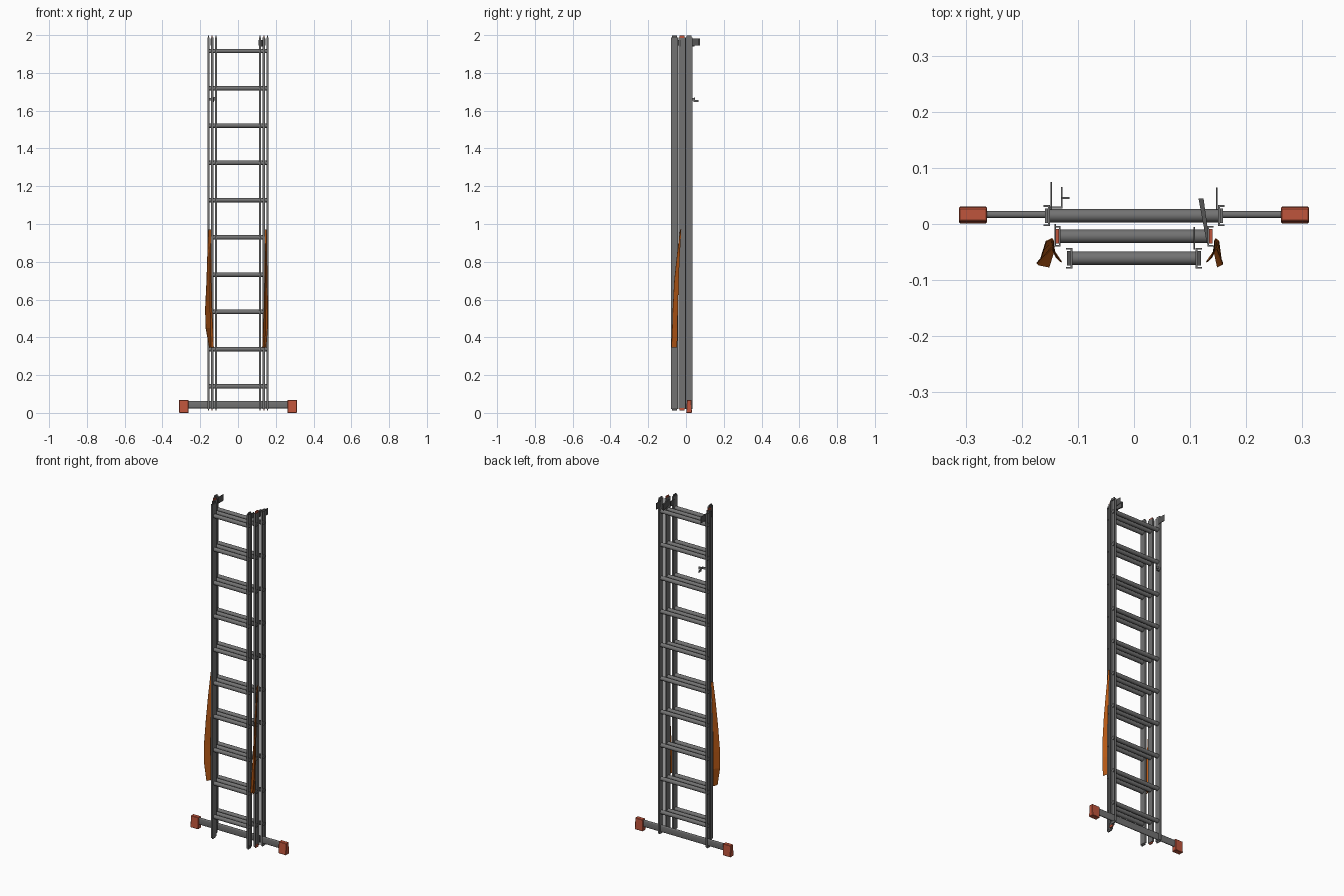
import bpy, bmesh, math
from mathutils import Matrix, Vector

if "Cube" in bpy.data.objects:
    bpy.data.objects.remove(bpy.data.objects["Cube"])


def material(name, rgb):
    m = bpy.data.materials.new(name)
    m.diffuse_color = (*rgb, 1)
    m.use_nodes = True
    m.node_tree.nodes["Principled BSDF"].inputs["Base Color"].default_value = m.diffuse_color
    return m


ALU = material("aluminium grey", (0.17, 0.17, 0.17))
DARK = material("dark grey", (0.09, 0.09, 0.09))
RED = material("red rubber", (0.52, 0.09, 0.045))
ORANGE = material("orange webbing", (0.50, 0.105, 0.008))


def finish(name, bm, mat, smooth=False):
    bmesh.ops.recalc_face_normals(bm, faces=bm.faces)
    me = bpy.data.meshes.new(name)
    bm.to_mesh(me)
    bm.free()
    me.materials.append(mat)
    ob = bpy.data.objects.new(name, me)
    bpy.context.collection.objects.link(ob)
    if smooth:
        bpy.context.view_layer.objects.active = ob
        ob.select_set(True)
        bpy.ops.object.shade_smooth_by_angle(angle=math.radians(40))
        ob.select_set(False)
    return ob


def add_box(bm, lo, hi):
    lo, hi = Vector(lo), Vector(hi)
    size = [abs(c) for c in hi - lo]
    mat = Matrix.Translation((lo + hi) / 2) @ Matrix.Diagonal((*size, 1))
    return bmesh.ops.create_cube(bm, size=1, matrix=mat)["verts"]


def box(name, lo, hi, mat):
    bm = bmesh.new()
    add_box(bm, lo, hi)
    return finish(name, bm, mat)


def add_tube(bm, x0, x1, y, z, r, sides=14):
    mat = Matrix.Translation(((x0 + x1) / 2, y, z)) @ Matrix.Rotation(math.pi / 2, 4, 'Y')
    bmesh.ops.create_cone(bm, cap_ends=True, segments=sides, radius1=r, radius2=r,
                          depth=abs(x1 - x0), matrix=mat)


def prism(name, profile, z0, z1, mat):
    bm = bmesh.new()
    f = bm.faces.new([bm.verts.new((x, y, z0)) for x, y in profile])
    # keep the start face so the prism is closed at both ends
    top = bm.faces.new([bm.verts.new((x, y, z1)) for x, y in profile])
    a, b = list(f.verts), list(top.verts)
    for i in range(len(a)):
        j = (i + 1) % len(a)
        bm.faces.new((a[i], a[j], b[j], b[i]))
    return finish(name, bm, mat)


RUNGS = [0.14 + 0.1973 * i for i in range(10)]
# section name, inner rail x, centre y, cap material
SECTIONS = [("back", 0.150, 0.015, ALU), ("middle", 0.131, -0.022, RED),
            ("front", 0.110, -0.061, DARK)]

for name, xr, y, cap in SECTIONS:
    # round rungs
    bm = bmesh.new()
    for z in RUNGS:
        add_tube(bm, -xr - 0.002, xr + 0.002, y, z, 0.012)
    finish(name + "_rungs", bm, ALU, True)

    for s, side in ((-1, "left"), (1, "right")):
        # channel rail, flanges turned outward
        h, t, d = 0.0185, 0.003, 0.011
        prof = [(0, -h), (d, -h), (d, -h + t), (t, -h + t),
                (t, h - t), (d, h - t), (d, h), (0, h)]
        prism(f"{name}_{side}_rail", [(s * (xr + a), y + b) for a, b in prof], 0.02, 1.988, ALU)
        # crimped rung ends
        bm = bmesh.new()
        for z in RUNGS:
            add_tube(bm, s * (xr + 0.002), s * (xr + 0.008), y, z, 0.011, 10)
        finish(f"{name}_{side}_rung_ends", bm, ALU)
        # end caps
        for z0, z1, end in ((0.012, 0.026, "bottom"), (1.984, 1.997, "top")):
            box(f"{name}_{side}_{end}_cap", (s * (xr + 0.003), y - 0.013, z0),
                (s * (xr + 0.009), y + 0.013, z1), cap)

# stabiliser bar
bm = bmesh.new()
add_box(bm, (-0.275, 0.011, 0.024), (0.275, 0.023, 0.064))
bmesh.ops.bevel(bm, geom=[e for e in bm.edges if abs(e.verts[0].co.x - e.verts[1].co.x) > 0.1],
                offset=0.005, segments=3, affect='EDGES', profile=0.5)
finish("stabiliser_bar", bm, ALU, True)

# rubber feet, slightly wider at the bottom
for s, side in ((-1, "left"), (1, "right")):
    bm = bmesh.new()
    for v in add_box(bm, (s * 0.262, 0.001, 0.0), (s * 0.312, 0.031, 0.068)):
        if v.co.z > 0.03:
            v.co.y = 0.017 + (v.co.y - 0.016) * 0.8
    bmesh.ops.bevel(bm, geom=list(bm.edges), offset=0.002, segments=1, affect='EDGES')
    finish(side + "_foot", bm, RED)

# folded safety straps: outer edge, fold and inner edge, from top to bottom
STRAP = [((0.151, -0.031), (0.146, -0.026), (0.144, -0.029), 0.97),
         ((0.153, -0.046), (0.147, -0.033), (0.143, -0.040), 0.85),
         ((0.155, -0.062), (0.147, -0.040), (0.141, -0.052), 0.70),
         ((0.158, -0.070), (0.147, -0.044), (0.138, -0.060), 0.55),
         ((0.157, -0.073), (0.146, -0.046), (0.133, -0.065), 0.45),
         ((0.149, -0.077), (0.142, -0.048), (0.129, -0.068), 0.345)]
for s, side, k in ((-1, "left", 2.4), (1, "right", 1.0)):
    bm = bmesh.new()
    rows = []
    for *pts, z in STRAP:
        row = []
        for x, y in pts:
            if x > 0.147:
                x = 0.147 + (x - 0.147) * k
            row.append(bm.verts.new((s * x, y, z)))
        rows.append(row)
    for p, q in zip(rows, rows[1:]):
        for i in (0, 1):
            bm.faces.new((p[i], p[i + 1], q[i + 1], q[i]))
    ob = finish(side + "_strap", bm, ORANGE)
    sol = ob.modifiers.new("thickness", 'SOLIDIFY')
    sol.thickness = 0.002
    sol.offset = 0

# hooks and guide brackets at the top
for s, side, y1 in ((-1, "left", 0.075), (1, "right", 0.065)):
    box(side + "_hook_plate", (s * 0.146, 0.025, 1.945), (s * 0.149, y1, 1.982), DARK)
prism("right_guide_plate", [(0.115, 0.045), (0.124, 0.045), (0.135, -0.035), (0.130, -0.035)],
      1.94, 1.975, DARK)
box("left_guide_plate", (-0.142, -0.04, 1.94), (-0.139, 0.0, 1.975), DARK)
box("front_guide_plate", (0.106, -0.045, 1.945), (0.109, -0.005, 1.975), DARK)

# small locking catch on the left rail
bm = bmesh.new()
add_box(bm, (-0.130, 0.028, 1.655), (-0.127, 0.048, 1.668))
add_box(bm, (-0.130, 0.045, 1.655), (-0.115, 0.048, 1.672))
add_box(bm, (-0.130, 0.040, 1.645), (-0.127, 0.066, 1.657))
add_box(bm, (-0.151, 0.028, 1.655), (-0.127, 0.031, 1.668))
finish("locking_catch", bm, ALU)
